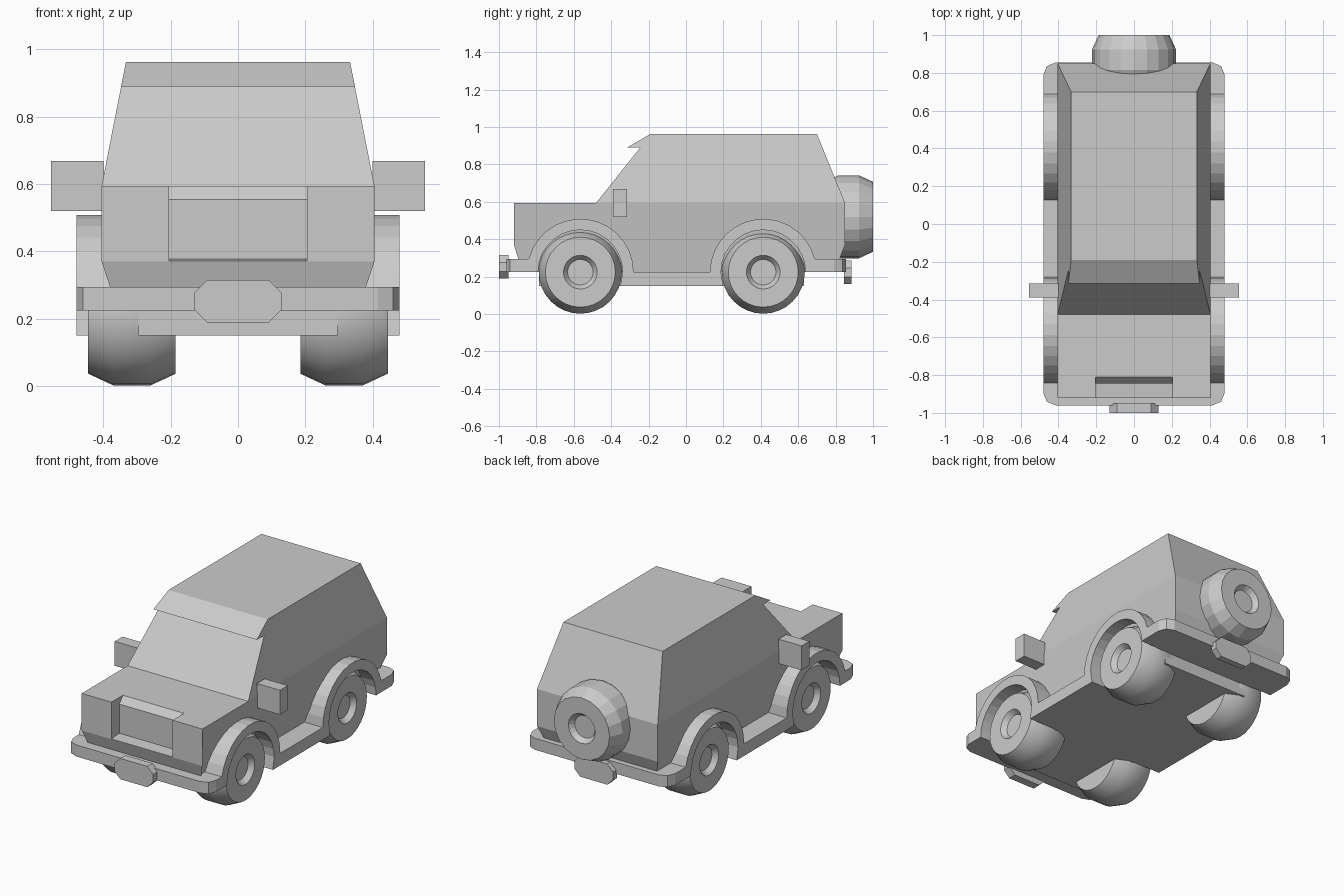
import bpy, bmesh, math
from mathutils import Matrix

if "Cube" in bpy.data.objects:
    bpy.data.objects.remove(bpy.data.objects["Cube"])

grey = bpy.data.materials.new("plain_grey")
grey.use_nodes = True
COLOUR = (0.6, 0.6, 0.6, 1)
grey.diffuse_color = COLOUR
grey.node_tree.nodes["Principled BSDF"].inputs["Base Color"].default_value = COLOUR

WHEEL_Y, WHEEL_Z = (-0.565, 0.413), 0.224


def finish(name, bm):
    bmesh.ops.recalc_face_normals(bm, faces=bm.faces)
    mesh = bpy.data.meshes.new(name)
    bm.to_mesh(mesh)
    bm.free()
    mesh.materials.append(grey)
    obj = bpy.data.objects.new(name, mesh)
    bpy.context.collection.objects.link(obj)
    return obj


def extrude_profile(bm, profile, half_width):
    """Side profile of (y, z) points spanning x; half_width is a function of z."""
    sides = [[bm.verts.new((s * half_width(z), y, z)) for y, z in profile] for s in (-1, 1)]
    for side in sides:
        bm.faces.new(side)
    n = len(profile)
    for i in range(n):
        j = (i + 1) % n
        bm.faces.new((sides[0][i], sides[0][j], sides[1][j], sides[1][i]))


def profile_part(name, profile, half_width):
    bm = bmesh.new()
    extrude_profile(bm, profile, half_width)
    return finish(name, bm)


def box(name, low, high):
    bm = bmesh.new()
    bmesh.ops.create_cube(bm, size=1)
    for v in bm.verts:
        v.co = [lo if c < 0 else hi for c, lo, hi in zip(v.co, low, high)]
    return finish(name, bm)


def body_width(z):
    if z < 0.37:
        return 0.405 - (0.37 - z) * 0.33
    return 0.405 - max(0, z - 0.595) * 0.196


# Lower body and bonnet, with a recess cut for the grille
body = profile_part("lower_body", [(-0.875, 0.225), (-0.92, 0.37), (-0.92, 0.595),
                                   (0.85, 0.595), (0.85, 0.37), (0.795, 0.225)], body_width)
cutter = profile_part("grille_cutter", [(-0.775, 0.635), (-0.845, 0.555), (-0.845, 0.378),
                                        (-0.95, 0.37), (-0.95, 0.635)], lambda z: 0.205)
cutter.hide_render = True
cut = body.modifiers.new("grille_recess", "BOOLEAN")
cut.operation, cut.solver, cut.object = "DIFFERENCE", "EXACT", cutter
bpy.context.view_layer.objects.active = body
bpy.ops.object.modifier_apply(modifier=cut.name)
bpy.data.objects.remove(cutter)

# Cabin with sloping windscreen, visor lip and slanted rear
profile_part("cabin", [(-0.48, 0.595), (-0.245, 0.89), (-0.315, 0.89), (-0.19, 0.963),
                       (0.70, 0.963), (0.85, 0.595)], body_width)


# Bumpers, wheel arches and sills as one trim band
def arc(y, radius, start, end, steps=14):
    angles = [start + (end - start) * i / steps for i in range(steps + 1)]
    return [(y - radius * math.cos(a), WHEEL_Z + radius * math.sin(a)) for a in angles]


front_y, rear_y = WHEEL_Y
lift = math.asin(0.071 / 0.285)
trim = [(-0.96, 0.225), (-0.96, 0.295)]
trim += arc(front_y, 0.285, lift, math.pi)
trim += arc(rear_y, 0.285, 0, math.pi - lift)
trim += [(0.855, 0.295), (0.855, 0.225)]
trim += arc(rear_y, 0.226, math.pi, 0) + [(rear_y - 0.214, 0.15), (front_y + 0.214, 0.15)]
trim += arc(front_y, 0.226, math.pi, 0)
bm = bmesh.new()
extrude_profile(bm, trim, lambda z: 0.48)
corners = [e for e in bm.edges if all(abs(v.co.y) > 0.85 for v in e.verts)
           and abs(e.verts[0].co.z - e.verts[1].co.z) > 0.05]
bmesh.ops.bevel(bm, geom=corners, offset=0.065, segments=2, profile=0.5, affect="EDGES")
finish("bumper_and_arch_trim", bm)

# Chassis floor
box("chassis", (-0.295, -0.787, 0.15), (0.295, 0.632, 0.24))


# Wheels, turned around x with the outer face at x = 0
def wheel(name, matrix, segments, smooth):
    outline = [(-0.03, 0), (-0.03, 0.068), (0, 0.09), (0, 0.187), (-0.075, 0.222),
               (-0.185, 0.222), (-0.26, 0.187), (-0.26, 0)]
    bm = bmesh.new()
    verts = [bm.verts.new((a, 0, r)) for a, r in outline]
    edges = [bm.edges.new(pair) for pair in zip(verts, verts[1:])]
    bmesh.ops.spin(bm, geom=verts + edges, cent=(0, 0, 0), axis=(1, 0, 0),
                   angle=math.tau, steps=segments, use_duplicate=False)
    bmesh.ops.remove_doubles(bm, verts=bm.verts, dist=0.0005)
    bm.transform(matrix)
    obj = finish(name, bm)
    if smooth:
        bpy.ops.object.select_all(action="DESELECT")
        obj.select_set(True)
        bpy.context.view_layer.objects.active = obj
        bpy.ops.object.shade_smooth_by_angle(angle=math.radians(30))


for end, y in zip(("front", "rear"), WHEEL_Y):
    for side, s in (("left", 1), ("right", -1)):
        turn = Matrix.Rotation(0 if s > 0 else math.pi, 4, "Z")
        wheel(f"{end}_{side}_wheel", Matrix.Translation((s * 0.445, y, WHEEL_Z)) @ turn, 32, True)
wheel("spare_wheel", Matrix.Translation((0, 1, 0.52)) @ Matrix.Rotation(math.pi / 2, 4, "Z"), 20, False)

# Door mirrors
for side, s in (("left", 1), ("right", -1)):
    x0, x1 = sorted((s * 0.40, s * 0.555))
    box(f"{side}_mirror", (x0, -0.39, 0.52), (x1, -0.315, 0.668))

# Octagonal plates on the bumpers
for end, y0, y1, z in (("front", -1, -0.95, 0.252), ("rear", 0.845, 0.885, 0.223)):
    plate = box(f"{end}_plate", (-0.13, y0, z - 0.063), (0.13, y1, z + 0.063))
    bm = bmesh.new()
    bm.from_mesh(plate.data)
    across = [e for e in bm.edges if abs(e.verts[0].co.y - e.verts[1].co.y) > 0.01]
    bmesh.ops.bevel(bm, geom=across, offset=0.039, segments=1, affect="EDGES")
    bm.to_mesh(plate.data)
    bm.free()
